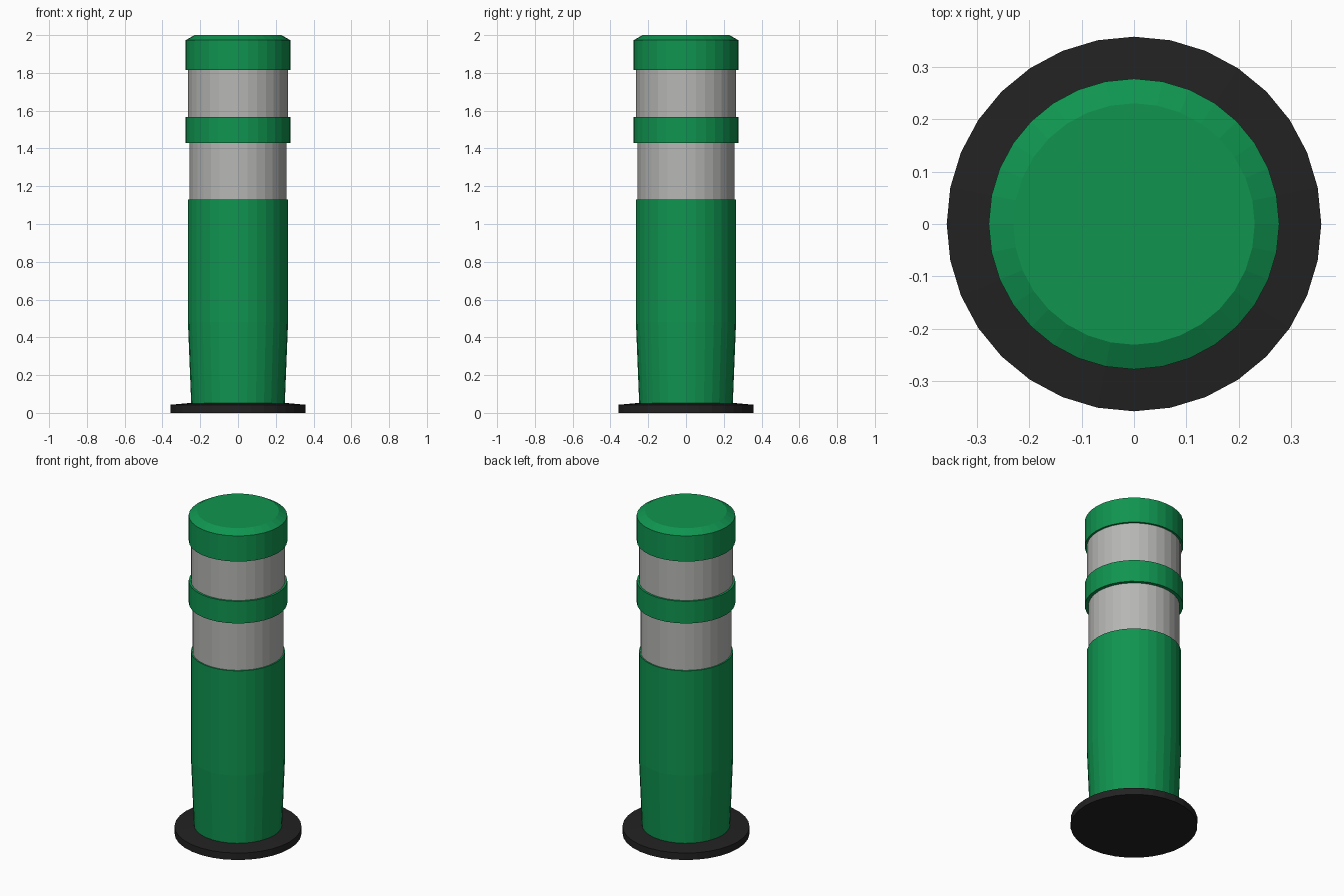
import bpy, bmesh, math

if "Cube" in bpy.data.objects:
    bpy.data.objects.remove(bpy.data.objects["Cube"])

SIDES = 32

def material(name, rgb):
    m = bpy.data.materials.new(name)
    m.diffuse_color = (*rgb, 1)
    m.use_nodes = True
    m.node_tree.nodes["Principled BSDF"].inputs["Base Color"].default_value = m.diffuse_color
    return m

green = material("green plastic", (0.005, 0.30, 0.08))
silver = material("reflective silver", (0.47, 0.47, 0.46))
black = material("black rubber", (0.016, 0.016, 0.016))

def lathe(name, profile, mats, index_rule=lambda z: 0):
    """Closed solid of revolution from (radius, z) points, flat shaded."""
    bm = bmesh.new()
    rings = [[bm.verts.new((r * math.cos(2 * math.pi * i / SIDES),
                            r * math.sin(2 * math.pi * i / SIDES), z))
              for i in range(SIDES)] for r, z in profile]
    for a, b in zip(rings, rings[1:]):
        for i in range(SIDES):
            j = (i + 1) % SIDES
            bm.faces.new((a[i], a[j], b[j], b[i]))
    bm.faces.new(rings[0][::-1])
    bm.faces.new(rings[-1])
    for f in bm.faces:
        zs = [v.co.z for v in f.verts]
        f.material_index = index_rule(zs)
    me = bpy.data.meshes.new(name)
    bm.to_mesh(me)
    bm.free()
    for m in mats:
        me.materials.append(m)
    ob = bpy.data.objects.new(name, me)
    bpy.context.collection.objects.link(ob)

# Rubber base disc
lathe("base_disc", [(0.357, 0), (0.357, 0.043), (0.25, 0.053)], [black])

# Post: tapered foot, shaft, reflective bands, raised ring and chamfered cap
post = [(0.248, 0.053), (0.265, 0.48), (0.265, 1.13),
        (0.257, 1.13), (0.257, 1.43),
        (0.277, 1.43), (0.277, 1.567),
        (0.265, 1.567), (0.265, 1.814),
        (0.277, 1.814), (0.277, 1.973), (0.23, 2.0)]

def band(zs):
    upright = max(zs) - min(zs) > 0.01
    mid = (max(zs) + min(zs)) / 2
    return int(upright and (1.13 < mid < 1.43 or 1.567 < mid < 1.814))

lathe("post", post, [green, silver], band)
